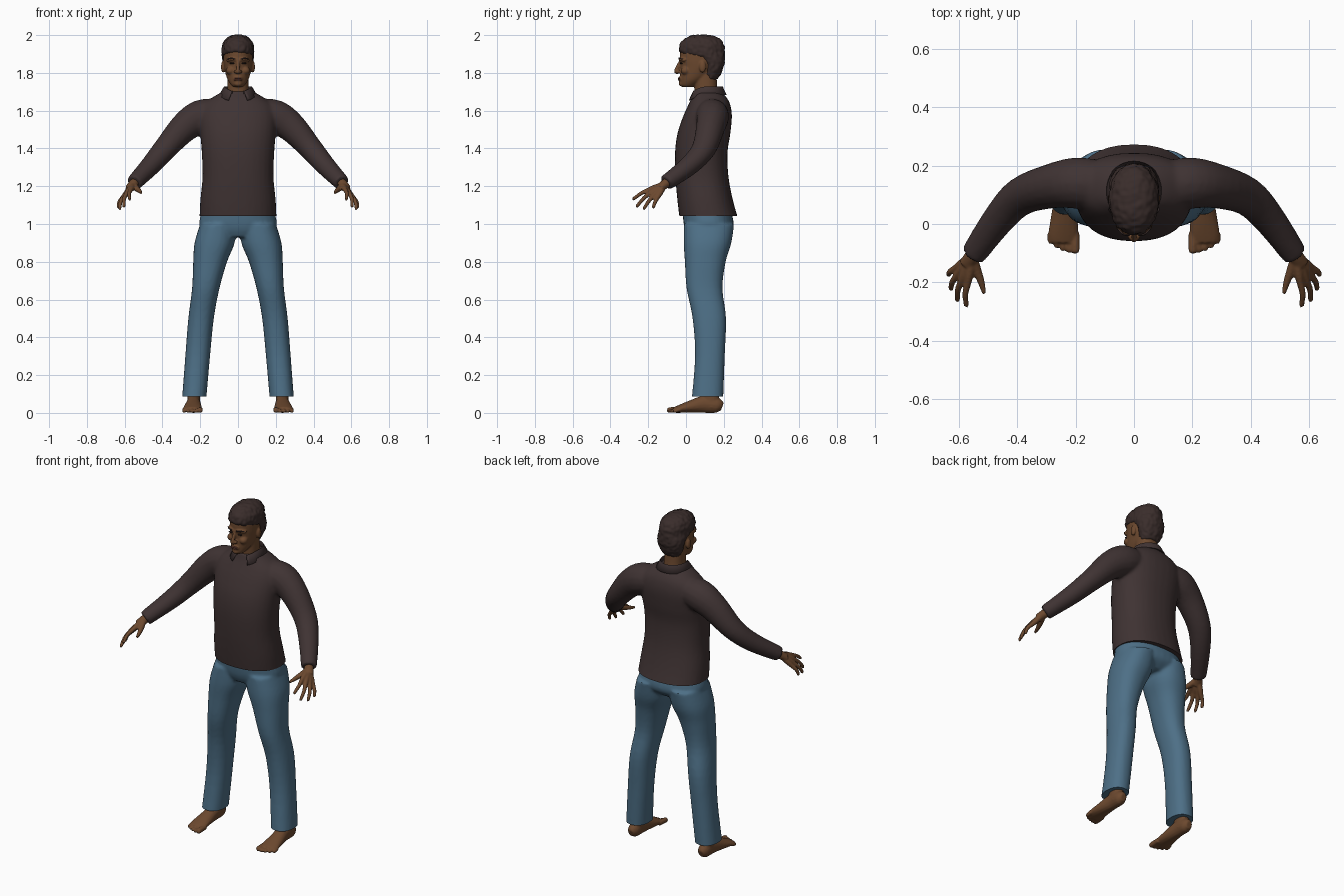
import bpy, bmesh, math
from mathutils import Vector, noise

if "Cube" in bpy.data.objects:
    bpy.data.objects.remove(bpy.data.objects["Cube"])


def material(name, r, g, b):
    m = bpy.data.materials.new(name)
    m.use_nodes = True
    m.diffuse_color = (r, g, b, 1)
    bsdf = m.node_tree.nodes["Principled BSDF"]
    bsdf.inputs["Base Color"].default_value = (r, g, b, 1)
    bsdf.inputs["Roughness"].default_value = 0.8
    return m


SKIN = material("brown skin", 0.15, 0.066, 0.028)
PALE = material("palm skin", 0.27, 0.13, 0.08)
SHIRT = material("dark shirt", 0.05, 0.033, 0.033)
DENIM = material("blue denim", 0.075, 0.16, 0.24)
HAIR = material("dark hair", 0.042, 0.026, 0.024)
LIPS = material("lips", 0.14, 0.05, 0.035)
EYES = material("eyes", 0.02, 0.012, 0.01)


def resample(rows, steps=4):
    """Catmull-Rom through rows of numbers."""
    out = []
    for i in range(len(rows) - 1):
        a, b, c, d = (rows[max(0, min(len(rows) - 1, i + k))] for k in (-1, 0, 1, 2))
        for s in range(steps):
            t = s / steps
            out.append([q + t / 2 * (r - p + t * (2*p - 5*q + 4*r - v + t * (3*(q - r) + v - p)))
                        for p, q, r, v in zip(a, b, c, d)])
    return out + [list(rows[-1])]


def skin_rings(bm, rings):
    loops = [[bm.verts.new(p) for p in ring] for ring in rings]
    n = len(loops[0])
    for lo, hi in zip(loops, loops[1:]):
        for i in range(n):
            bm.faces.new((lo[i], lo[(i + 1) % n], hi[(i + 1) % n], hi[i]))
    bm.faces.new(loops[0][::-1])
    bm.faces.new(loops[-1])


def stack(bm, rows, n=32, power=0.88):
    """Level rings; each row is height, left x, right x, front y, back y."""
    def bend(v):
        return math.copysign(abs(v) ** power, v)
    rings = []
    for z, x0, x1, y0, y1 in resample(rows):
        turn = [2 * math.pi * i / n for i in range(n)]
        rings.append([((x0 + x1) / 2 + (x1 - x0) / 2 * bend(math.cos(a)),
                       (y0 + y1) / 2 + (y1 - y0) / 2 * bend(math.sin(a)), z) for a in turn])
    skin_rings(bm, rings)


def centred(rows):
    return [(z, -w, w, f, b) for z, w, f, b in rows]


def limb(bm, rows, n=16):
    """Rings across a path; each row is x, y, z, half width, half height."""
    pts = resample(rows)
    rings = []
    for i, (x, y, z, w, h) in enumerate(pts):
        along = Vector(pts[min(i + 1, len(pts) - 1)][:3]) - Vector(pts[max(i - 1, 0)][:3])
        side = along.cross(Vector((0, 0, 1))).normalized()
        up = side.cross(along).normalized()
        rings.append([Vector((x, y, z)) + side * w * math.cos(a) + up * h * math.sin(a)
                      for a in (2 * math.pi * k / n for k in range(n))])
    skin_rings(bm, rings)


def ball(bm, centre, size):
    res = bmesh.ops.create_uvsphere(bm, u_segments=16, v_segments=10, radius=1)
    for v in res["verts"]:
        v.co = Vector(centre) + Vector(a * b for a, b in zip(v.co, size))


def mirror(bm):
    res = bmesh.ops.duplicate(bm, geom=bm.verts[:] + bm.edges[:] + bm.faces[:])
    for v in res["geom"]:
        if isinstance(v, bmesh.types.BMVert):
            v.co.x *= -1
    bmesh.ops.reverse_faces(bm, faces=[f for f in res["geom"] if isinstance(f, bmesh.types.BMFace)])


def finish(name, bm, mats, voxel=0, smooth=3, hem=None, edit=None):
    """Fuse the volumes into one surface, cut its hem and apply colour rules."""
    bmesh.ops.recalc_face_normals(bm, faces=bm.faces[:])
    me = bpy.data.meshes.new(name)
    bm.to_mesh(me)
    ob = bpy.data.objects.new(name, me)
    bpy.context.collection.objects.link(ob)
    if voxel:
        rem = ob.modifiers.new("fuse", "REMESH")
        rem.mode, rem.voxel_size = "VOXEL", voxel
        soft = ob.modifiers.new("soften", "SMOOTH")
        soft.factor, soft.iterations = 0.5, smooth
        me = bpy.data.meshes.new_from_object(ob.evaluated_get(bpy.context.evaluated_depsgraph_get()))
        ob.modifiers.clear()
        ob.data = me
    bm.clear()
    bm.from_mesh(me)
    if hem:
        bmesh.ops.bisect_plane(bm, geom=bm.verts[:] + bm.edges[:] + bm.faces[:], plane_co=(0, 0, hem),
                               plane_no=(0, 0, 1), clear_inner=True)
        bmesh.ops.holes_fill(bm, edges=[e for e in bm.edges if e.is_boundary])
    if edit:
        edit(bm)
    for f in bm.faces:
        f.smooth = True
    bm.to_mesh(me)
    bm.free()
    me.materials.clear()
    for m in mats:
        me.materials.append(m)
    me.set_sharp_from_angle(angle=math.radians(50))
    return ob


# Shirt: torso and sleeves, with an open neckline
def neckline(bm):
    def inside(f):
        c = f.calc_center_median()
        return c.y < 0.1 and c.z > 1.6 and abs(c.x) < 0.1
    for s in (-1, 1):
        part = [f for f in bm.faces if inside(f)]
        geom = part + list({e for f in part for e in f.edges}) + list({v for f in part for v in f.verts})
        bmesh.ops.bisect_plane(bm, geom=geom, plane_co=(0, 0, 1.605), plane_no=(s, 0, -0.42))
    for f in bm.faces:
        c = f.calc_center_median()
        f.material_index = int(inside(f) and abs(c.x) < 0.42 * (c.z - 1.605))


bm = bmesh.new()
limb(bm, [(.08, .13, 1.59, .08, .07), (.19, .14, 1.57, .088, .09), (.28, .13, 1.515, .077, .08),
          (.385, .095, 1.40, .066, .062), (.46, .02, 1.312, .056, .053), (.55, -.105, 1.218, .044, .042)])
mirror(bm)
stack(bm, centred([(1.0, .205, -.03, .285), (1.12, .2, -.045, .25), (1.25, .188, -.056, .225),
                   (1.38, .192, -.058, .22), (1.48, .2, -.045, .235), (1.57, .205, -.015, .243),
                   (1.63, .185, .012, .235), (1.67, .135, .03, .215), (1.705, .075, .04, .18)]))
finish("shirt", bm, [SHIRT, SKIN], 0.01, 4, hem=1.043, edit=neckline)

# Collar: a folded band left open at the throat
bm = bmesh.new()
cols = []
for i in range(33):
    a = math.radians(24 + i * 312 / 32)
    s, c = math.sin(a), math.cos(a)
    drop = max(0, c) ** 2
    cols.append([bm.verts.new(p) for p in (
        (.066 * s, .112 - .074 * c, 1.69 - .01 * drop), (.074 * s, .112 - .082 * c, 1.728 - .03 * drop),
        (.1 * s + .03 * drop * s, .115 - .1 * c - .01 * drop, 1.685 - .035 * drop))])
for p, q in zip(cols, cols[1:]):
    for k in range(2):
        bm.faces.new((p[k], q[k], q[k + 1], p[k + 1]))
collar = finish("collar", bm, [SHIRT])
collar.modifiers.new("thickness", "SOLIDIFY").thickness = 0.006

# Trousers: two legs fused with the hips
bm = bmesh.new()
stack(bm, [(1.0, .01, .2, -.01, .255), (.9, .018, .23, -.012, .24), (.8, .058, .237, -.006, .21),
           (.66, .098, .243, .003, .193), (.5, .128, .263, .035, .212), (.3, .148, .279, .048, .205),
           (.05, .17, .298, .028, .196)])
mirror(bm)
stack(bm, centred([(1.16, .17, -.02, .19), (1.06, .195, -.018, .24), (.98, .2, -.008, .25),
                   (.93, .11, .015, .2)]))
finish("trousers", bm, [DENIM], 0.009, 4, hem=0.087)


# Feet with five toes and paler soles
def pale_soles(bm):
    for f in bm.faces:
        f.material_index = int(f.normal.z < -0.6 and f.calc_center_median().z < 0.03)


bm = bmesh.new()
limb(bm, [(.235, .192, .032, .018, .022), (.235, .165, .04, .034, .04), (.235, .1, .046, .037, .046),
          (.238, .03, .034, .045, .034), (.241, -.03, .022, .051, .022), (.241, -.062, .015, .046, .015)])
stack(bm, [(.03, .2, .27, .09, .18), (.09, .2, .268, .08, .175), (.16, .195, .27, .08, .175)], 16)
for i in range(5):
    x, tip, r = .201 + .021 * i, -.1 + .002 * i * i, .015 if i == 0 else .0105
    limb(bm, [(x, -.03, .018, r, r), (x, tip + .012, r, r, r), (x, tip, r, r * .6, r * .6)], 10)
mirror(bm)
finish("feet", bm, [SKIN, PALE], 0.005, 2, edit=pale_soles)


# Hands with paler palms
def pale_palms(bm):
    for f in bm.faces:
        s = math.copysign(1, f.calc_center_median().x)
        f.material_index = int(f.normal.dot(Vector((-.78 * s, .06, -.62))) > 0.6)


bm = bmesh.new()
wrist = Vector((.553, -.11, 1.212))
knuckles = [(.567, -.195, 1.182), (.588, -.19, 1.165), (.602, -.172, 1.15), (.608, -.15, 1.142)]
tips = [(.574, -.283, 1.13), (.605, -.264, 1.09), (.628, -.225, 1.078), (.636, -.175, 1.085)]
limb(bm, [(.52, -.065, 1.245, .027, .027), (*wrist, .026, .025), (.57, -.14, 1.19, .03, .022)])
for k, t in zip(map(Vector, knuckles), map(Vector, tips)):
    mid = k.lerp(t, 0.5) + Vector((.006, 0, .005))
    limb(bm, [(*wrist, .014, .014), (*wrist.lerp(k, .6), .016, .016), (*k, .013, .013),
              (*mid, .0105, .0105), (*k.lerp(t, .93), .009, .009), (*t, .005, .005)], 10)
limb(bm, [(*wrist, .016, .016), (.538, -.155, 1.19, .016, .016), (.522, -.2, 1.175, .012, .012),
          (.512, -.238, 1.165, .007, .007)], 10)
mirror(bm)
finish("hands", bm, [SKIN, PALE], 0.005, 2, edit=pale_palms)

# Head: skull, neck, nose, ears, brow ridge and mouth
bm = bmesh.new()
ball(bm, (.079, .088, 1.832), (.011, .018, .032))
ball(bm, (.012, -.042, 1.806), (.01, .012, .009))
ball(bm, (.04, -.002, 1.812), (.024, .026, .022))
limb(bm, [(.004, -.03, 1.868, .008, .008), (.032, -.028, 1.873, .009, .008), (.058, -.004, 1.866, .008, .008)])
mirror(bm)
stack(bm, centred([(1.62, .066, .06, .185), (1.7, .057, .045, .168), (1.82, .058, .045, .16)]))
stack(bm, centred([(1.724, .022, -.015, .03), (1.735, .036, -.03, .06), (1.76, .053, -.031, .1),
                   (1.79, .064, -.031, .14), (1.83, .073, -.029, .175), (1.87, .077, -.033, .188),
                   (1.92, .077, -.03, .192), (1.96, .066, -.008, .18), (1.985, .04, .03, .14)]), 32, 1)
limb(bm, [(0, -.024, 1.868, .009, .01), (0, -.042, 1.835, .009, .01), (0, -.054, 1.808, .011, .01),
          (0, -.04, 1.797, .009, .007)])
ball(bm, (0, -.028, 1.768), (.026, .012, .016))
ball(bm, (0, -.024, 1.742), (.022, .014, .014))
finish("head", bm, [SKIN], 0.005, 3)


# Short hair with a lightly tousled surface
def tousle(bm):
    bm.normal_update()
    for v in bm.verts:
        v.co += v.normal * 0.005 * noise.noise(v.co * 55)


bm = bmesh.new()
stack(bm, centred([(1.765, .05, .1, .165), (1.8, .067, .09, .187), (1.85, .08, .085, .203),
                   (1.88, .084, .05, .206), (1.905, .085, -.03, .206), (1.945, .083, -.034, .203),
                   (1.975, .068, -.015, .185), (1.993, .045, .015, .155), (2.001, .022, .04, .12)]), 32, 0.95)
finish("hair", bm, [HAIR], 0.007, 2, edit=tousle)

# Painted face details
bm = bmesh.new()
ball(bm, (.031, -.0255, 1.851), (.013, .007, .005))
mirror(bm)
finish("eyes", bm, [EYES])
bm = bmesh.new()
limb(bm, [(.014, -.037, 1.872, .003, .003), (.035, -.036, 1.878, .003, .004), (.056, -.015, 1.872, .003, .002)], 8)
mirror(bm)
finish("eyebrows", bm, [HAIR])
bm = bmesh.new()
for z in (1.772, 1.764):
    ball(bm, (0, -.035, z), (.022, .008, .005))
finish("lips", bm, [LIPS])
